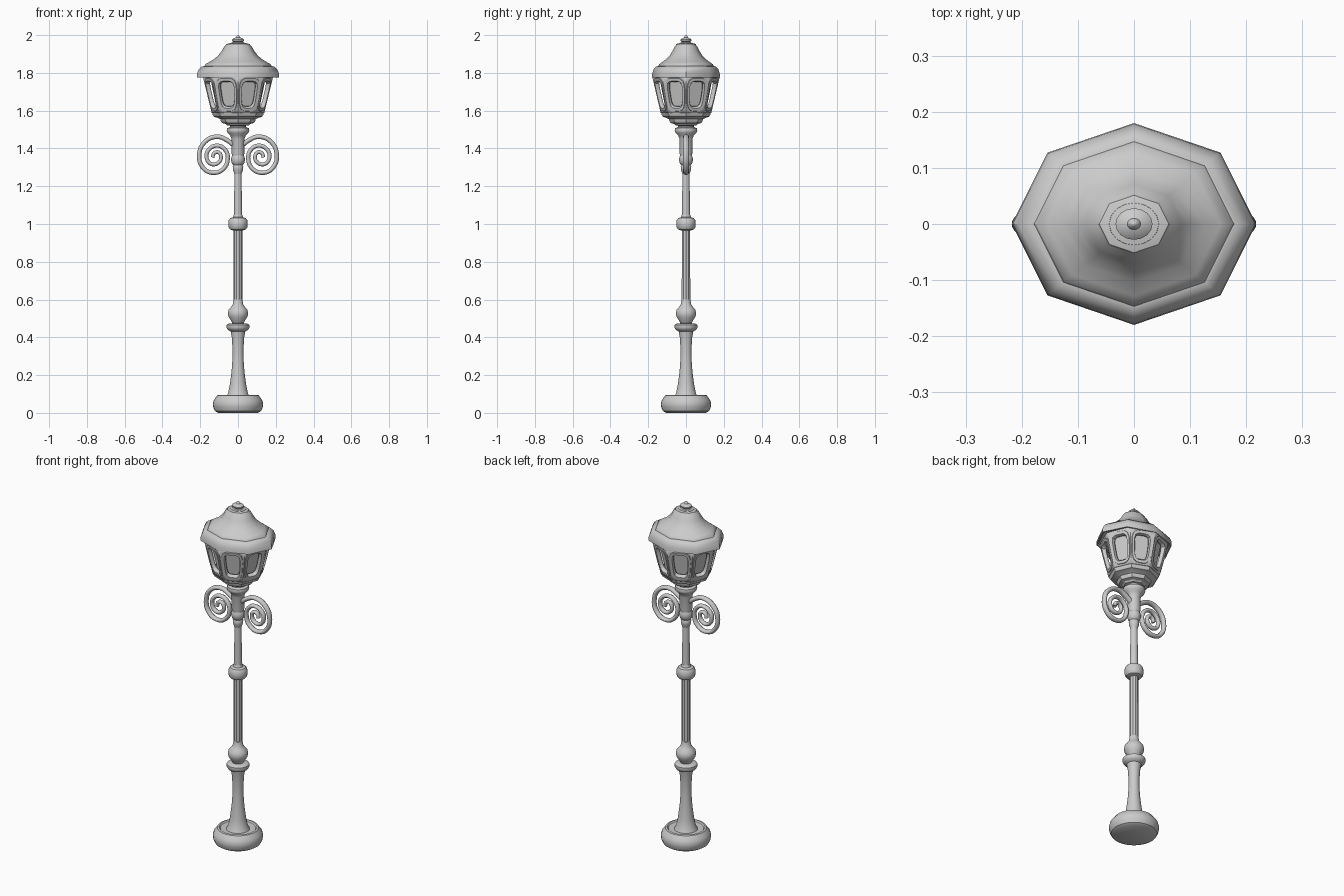
import bpy, bmesh, math
from mathutils import Vector

if "Cube" in bpy.data.objects:
    bpy.data.objects.remove(bpy.data.objects["Cube"])


def finish(name, bm, smooth=35):
    bmesh.ops.remove_doubles(bm, verts=bm.verts, dist=0.0004)
    bmesh.ops.recalc_face_normals(bm, faces=bm.faces)
    me = bpy.data.meshes.new(name)
    bm.to_mesh(me)
    bm.free()
    ob = bpy.data.objects.new(name, me)
    bpy.context.collection.objects.link(ob)
    bpy.context.view_layer.objects.active = ob
    bpy.ops.object.select_all(action='DESELECT')
    ob.select_set(True)
    bpy.ops.object.shade_smooth_by_angle(angle=math.radians(smooth))
    return ob


def lathe(name, profile, seg=32, sy=1.0, smooth=35):
    """Revolve (radius, z) points round z; sy squashes the depth."""
    bm = bmesh.new()
    pts = [(0, profile[0][1])] + profile + [(0, profile[-1][1])]
    rings = []
    for r, z in pts:
        if r == 0:
            rings.append([bm.verts.new((0, 0, z))] * seg)
        else:
            rings.append([bm.verts.new((r * math.cos(2 * math.pi * i / seg),
                                        r * sy * math.sin(2 * math.pi * i / seg), z))
                          for i in range(seg)])
    for a, b in zip(rings, rings[1:]):
        for i in range(seg):
            j = (i + 1) % seg
            vs = list(dict.fromkeys([a[i], a[j], b[j], b[i]]))
            if len(vs) > 2:
                bm.faces.new(vs)
    return finish(name, bm, smooth)


# Round foot and flared lower column
lathe("base", [(.105, 0), (.122, .01), (.131, .03), (.133, .05), (.127, .07),
               (.116, .083), (.11, .093), (.1, .095), (.094, .088), (.06, .085)], 40)
lathe("lower_column", [(.065, .08), (.052, .105), (.043, .15), (.034, .22), (.029, .29),
                       (.029, .34), (.033, .4), (.039, .432), (.054, .44), (.061, .452),
                       (.06, .466), (.05, .472), (.03, .475), (.028, .485)])
lathe("lower_knob", [(.03, .475), (.036, .487), (.05, .508), (.054, .527), (.05, .545),
                     (.036, .562), (.027, .575), (.024, .6)])
# Faceted and round pole sections
lathe("pole", [(.024, .57), (.023, .98)], 10, smooth=20)
lathe("middle_collar", [(.023, .965), (.041, .971), (.049, .982), (.05, 1.0),
                        (.049, 1.02), (.041, 1.031), (.026, 1.036), (.022, 1.05)])
lathe("upper_pole", [(.022, 1.03), (.018, 1.3)])
# Turned neck carrying the lantern
lathe("neck", [(.019, 1.265), (.024, 1.28), (.027, 1.29), (.028, 1.305), (.024, 1.312),
               (.032, 1.32), (.036, 1.335), (.036, 1.35), (.031, 1.362), (.034, 1.375),
               (.034, 1.45), (.042, 1.47), (.056, 1.483), (.06, 1.495), (.057, 1.507),
               (.042, 1.513), (.042, 1.52), (.06, 1.528)])

# Pair of scroll brackets
SCROLL = [(.02, 1.415), (.055, 1.442), (.11, 1.462), (.175, 1.435), (.205, 1.37),
          (.188, 1.302), (.14, 1.272), (.082, 1.288), (.054, 1.345), (.07, 1.395),
          (.112, 1.415), (.155, 1.393), (.167, 1.355), (.142, 1.318), (.108, 1.322),
          (.09, 1.352), (.105, 1.38), (.128, 1.373), (.134, 1.352)]
for side, label in ((1, "right"), (-1, "left")):
    cu = bpy.data.curves.new(label + "_scroll", 'CURVE')
    cu.dimensions = '3D'
    cu.bevel_depth = .013
    cu.bevel_resolution = 3
    cu.use_fill_caps = True
    cu.resolution_u = 6
    sp = cu.splines.new('BEZIER')
    sp.bezier_points.add(len(SCROLL) - 1)
    for i, (p, (x, z)) in enumerate(zip(sp.bezier_points, SCROLL)):
        p.co = (side * x, 0, z)
        p.handle_left_type = p.handle_right_type = 'AUTO'
        p.radius = 1.0 - .25 * i / len(SCROLL)
    ob = bpy.data.objects.new(label + "_scroll", cu)
    ob.scale.y = 1.25
    bpy.context.collection.objects.link(ob)

# Octagonal lantern cup and bottom rim
SY = .96
lathe("lantern_cup", [(.058, 1.522), (.066, 1.53), (.085, 1.535), (.092, 1.545), (.094, 1.555),
                      (.108, 1.562), (.127, 1.568), (.134, 1.578), (.136, 1.592), (.12, 1.596)],
      8, SY, 30)

# Eight framed window panels with raised rounded trim
bm = bmesh.new()
N, Z0, Z1, R0, R1 = 24, 1.588, 1.785, .133, .181
RINGS = [(None, 0), (.87, 0), (.85, .004), (.76, .004), (.72, -.004), (.72, -.012)]


def corner(k, r, z):
    a = math.pi / 4 * k
    return Vector((r * math.cos(a), r * SY * math.sin(a), z))


for k in range(8):
    a, b = corner(k, R0, Z0), corner(k + 1, R0, Z0)
    c, d = corner(k + 1, R1, Z1), corner(k, R1, Z1)
    n = (b - a).cross(d - a).normalized()
    loops = []
    for s, off in RINGS:
        loop = []
        for i in range(N):
            t = 2 * math.pi * i / N
            x, y = math.cos(t), math.sin(t)
            if s is None:
                m = 1 / max(abs(x), abs(y))
            else:
                m = s * (abs(x) ** 4 + abs(y) ** 4) ** -.25
            u, v = (x * m + 1) / 2, (y * m + 1) / 2
            p = a.lerp(b, u).lerp(d.lerp(c, u), v) + n * off
            loop.append(bm.verts.new(p))
        loops.append(loop)
    for l0, l1 in zip(loops, loops[1:]):
        for i in range(N):
            j = (i + 1) % N
            bm.faces.new((l0[i], l0[j], l1[j], l1[i]))
frame = finish("lantern_frame", bm, 30)
mod = frame.modifiers.new("thickness", 'SOLIDIFY')
mod.thickness = .006

# Inner glass, set back from the frame
lathe("lantern_glass", [(.108, 1.585), (.15, 1.79)], 8, SY, 30)

# Octagonal roof with overhanging brim, wider than deep
roof = lathe("roof", [(.172, 1.79), (.205, 1.785), (.211, 1.775), (.218, 1.776), (.216, 1.8),
                      (.207, 1.82), (.192, 1.834), (.178, 1.836), (.174, 1.845), (.155, 1.856),
                      (.125, 1.874), (.102, 1.895), (.086, 1.917), (.074, 1.938),
                      (.066, 1.945), (.062, 1.953), (.045, 1.957)], 8, .825, 46)
# Turned finial on top
lathe("finial", [(.046, 1.95), (.044, 1.958), (.03, 1.96), (.026, 1.964), (.033, 1.97),
                 (.033, 1.976), (.024, 1.983), (.012, 1.987), (.01, 1.992), (.005, 1.998),
                 (.001, 2.0)], 16, .85)
